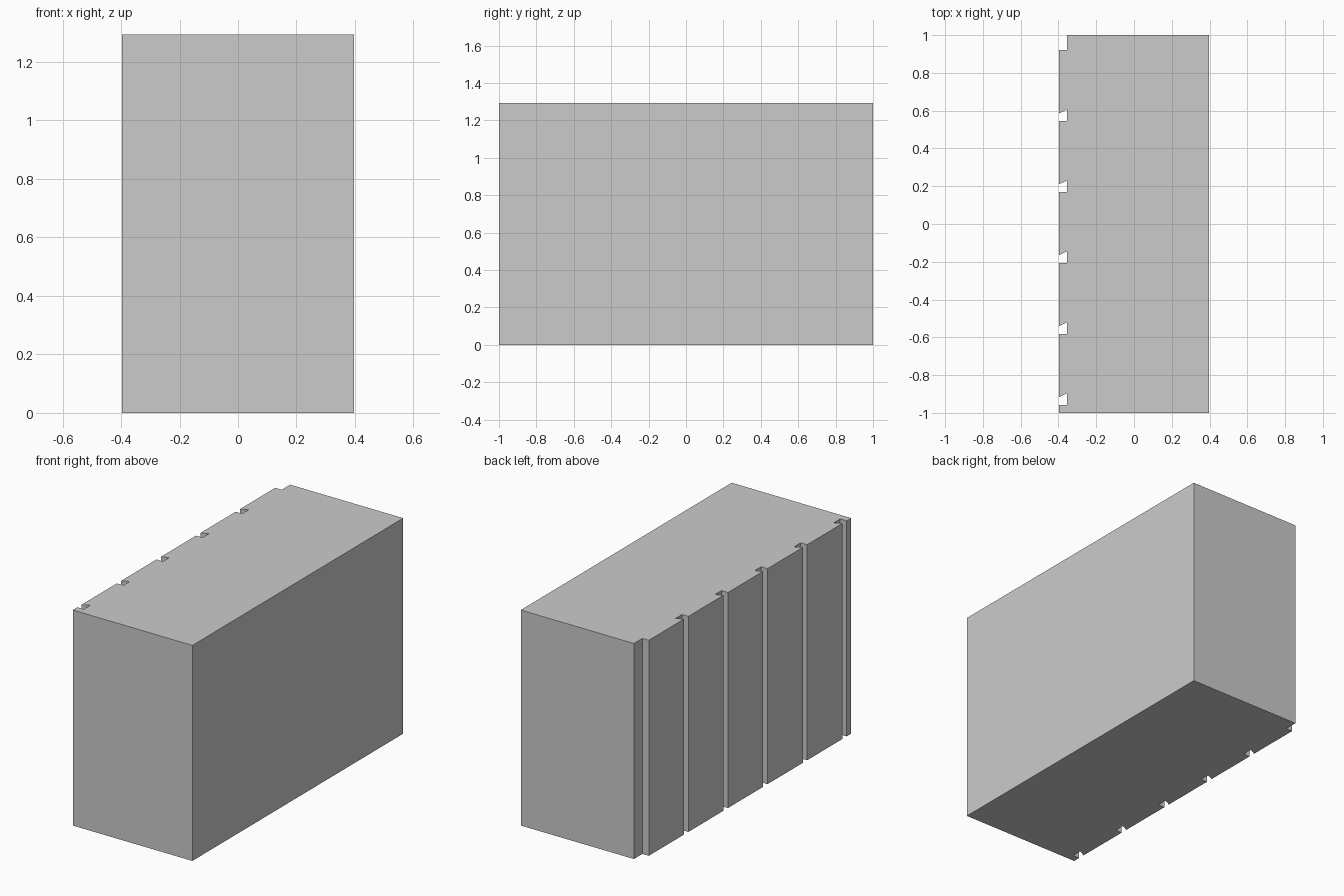
import bpy, bmesh

if "Cube" in bpy.data.objects:
    bpy.data.objects.remove(bpy.data.objects["Cube"])

HALF_W, HALF_L, HEIGHT = 0.397, 1.0, 1.294
INNER = -0.354          # x of the groove floors
FIRST, STEP = 0.92, 0.3755


def extrude_profile(name, points, height):
    bm = bmesh.new()
    face = bm.faces.new([bm.verts.new((x, y, 0)) for x, y in points])
    res = bmesh.ops.extrude_face_region(bm, geom=[face], use_keep_orig=True)
    top = [v for v in res["geom"] if isinstance(v, bmesh.types.BMVert)]
    bmesh.ops.translate(bm, verts=top, vec=(0, 0, height))
    bmesh.ops.recalc_face_normals(bm, faces=bm.faces)
    mesh = bpy.data.meshes.new(name)
    bm.to_mesh(mesh)
    bm.free()
    obj = bpy.data.objects.new(name, mesh)
    bpy.context.collection.objects.link(obj)
    return obj


# Outline: plain right side, open corner rebate at the back left
outline = [(-HALF_W, -HALF_L), (HALF_W, -HALF_L), (HALF_W, HALF_L),
           (INNER, HALF_L), (INNER, FIRST), (-HALF_W, FIRST)]

# Undercut grooves repeated along the left side
for i in range(1, 6):
    y = FIRST - i * STEP
    outline += [(-HALF_W, y + 0.041), (INNER, y + 0.062), (INNER, y), (-HALF_W, y)]

extrude_profile("grooved_block", outline, HEIGHT)
